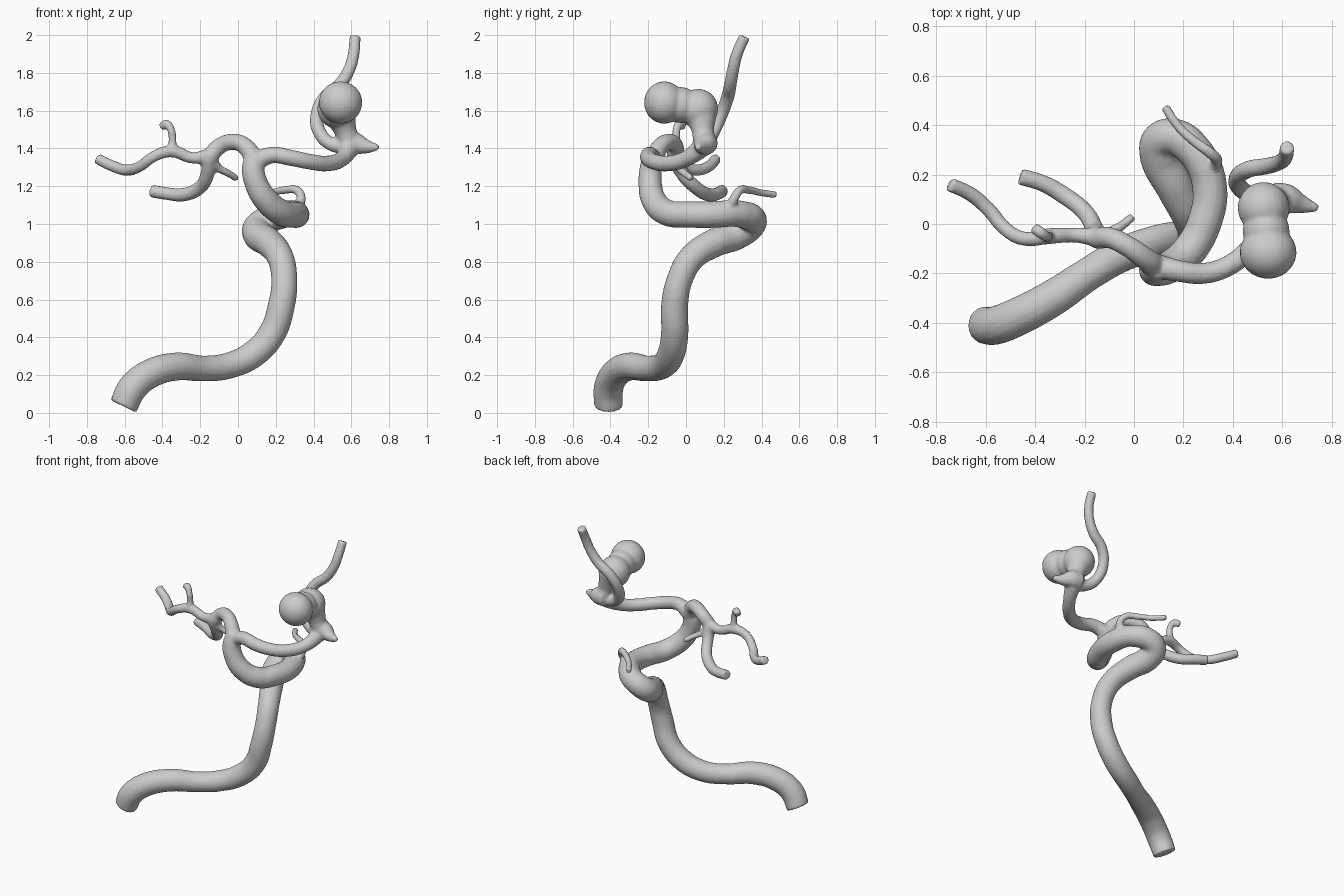
import bpy

parts = []


def vessel(name, *pts):
    """Round tube through (x, y, z, radius) points with flat ends."""
    cu = bpy.data.curves.new(name, 'CURVE')
    cu.dimensions = '3D'
    cu.bevel_depth = 1.0
    cu.bevel_resolution = 6
    cu.resolution_u = 8
    cu.use_fill_caps = True
    sp = cu.splines.new('BEZIER')
    sp.bezier_points.add(len(pts) - 1)
    for bp, (x, y, z, r) in zip(sp.bezier_points, pts):
        bp.co = (x, y, z)
        bp.radius = r
        bp.handle_left_type = bp.handle_right_type = 'AUTO'
    ob = bpy.data.objects.new(name, cu)
    bpy.context.collection.objects.link(ob)
    parts.append(ob)


def bulb(name, loc, scale):
    bpy.ops.mesh.primitive_uv_sphere_add(segments=32, ring_count=16, radius=1, location=loc)
    ob = bpy.context.object
    ob.name = name
    ob.scale = scale
    bpy.ops.object.transform_apply(location=True, scale=True)
    parts.append(ob)


# Main artery: lower run, riser, hairpin
vessel("main_artery_lower",
       (-0.607, -0.41, 0.035, .076), (-0.56, -0.41, 0.13, .079), (-0.47, -0.375, 0.205, .078),
       (-0.33, -0.30, 0.245, .075), (-0.18, -0.20, 0.235, .068), (-0.05, -0.125, 0.25, .07),
       (0.08, -0.08, 0.31, .073), (0.18, -0.06, 0.42, .073), (0.23, -0.06, 0.57, .072),
       (0.245, -0.035, 0.70, .069), (0.225, 0.03, 0.82, .071), (0.165, 0.15, 0.90, .077),
       (0.105, 0.27, 0.945, .081), (0.11, 0.34, 0.99, .077), (0.19, 0.345, 1.035, .073),
       (0.265, 0.27, 1.055, .071))
# Upper loop up to the fork
vessel("main_artery_upper",
       (0.19, 0.345, 1.035, .073), (0.265, 0.27, 1.055, .071), (0.307, 0.14, 1.05, .071),
       (0.29, 0.02, 1.05, .07), (0.23, -0.10, 1.06, .07), (0.15, -0.17, 1.125, .067),
       (0.095, -0.19, 1.22, .062), (0.08, -0.185, 1.30, .06), (0.10, -0.17, 1.37, .05))
# Left trunk
vessel("left_trunk",
       (0.09, -0.175, 1.33, .052), (0.045, -0.14, 1.405, .046), (-0.025, -0.09, 1.435, .043),
       (-0.10, -0.055, 1.41, .043), (-0.15, -0.055, 1.355, .045), (-0.17, -0.04, 1.33, .03))
vessel("left_upper_branch",
       (-0.14, -0.055, 1.365, .04), (-0.24, -0.045, 1.35, .03), (-0.35, -0.05, 1.385, .033),
       (-0.44, -0.06, 1.36, .029), (-0.52, -0.02, 1.305, .029), (-0.59, 0.06, 1.285, .03),
       (-0.66, 0.12, 1.305, .03), (-0.745, 0.16, 1.345, .029))
vessel("left_upper_twig",
       (-0.35, -0.05, 1.38, .03), (-0.347, -0.05, 1.44, .021), (-0.355, -0.05, 1.50, .021),
       (-0.378, -0.035, 1.528, .024), (-0.405, -0.015, 1.515, .023))
vessel("left_lower_branch",
       (-0.15, -0.055, 1.35, .045), (-0.16, -0.02, 1.27, .037), (-0.20, 0.05, 1.195, .036),
       (-0.29, 0.12, 1.155, .036), (-0.37, 0.165, 1.16, .034), (-0.46, 0.192, 1.175, .034))
vessel("left_inner_twig",
       (-0.14, -0.06, 1.345, .03), (-0.10, -0.035, 1.295, .021), (-0.055, -0.01, 1.27, .02),
       (-0.005, 0.03, 1.24, .018))
# Small twig on the hairpin
vessel("rear_twig",
       (0.305, 0.23, 1.08, .035), (0.335, 0.255, 1.135, .024), (0.312, 0.285, 1.178, .023),
       (0.25, 0.33, 1.18, .021), (0.175, 0.40, 1.165, .019), (0.125, 0.475, 1.155, .019))
# Right trunk to the aneurysm
vessel("right_trunk",
       (0.09, -0.17, 1.33, .05), (0.18, -0.19, 1.365, .044), (0.28, -0.20, 1.35, .043),
       (0.38, -0.17, 1.33, .042), (0.47, -0.10, 1.32, .042), (0.55, 0.0, 1.345, .042),
       (0.59, 0.08, 1.40, .052))
vessel("right_cone",
       (0.56, 0.105, 1.43, .065), (0.62, 0.10, 1.425, .062), (0.68, 0.08, 1.41, .038),
       (0.745, 0.063, 1.405, .015))
vessel("upper_right_branch",
       (0.58, 0.09, 1.41, .045), (0.49, 0.11, 1.425, .036), (0.43, 0.145, 1.49, .036),
       (0.418, 0.185, 1.575, .035), (0.46, 0.22, 1.67, .035), (0.54, 0.235, 1.74, .034),
       (0.59, 0.25, 1.82, .032), (0.612, 0.27, 1.90, .031), (0.62, 0.31, 1.992, .030))
# Aneurysm: neck and two lobes
vessel("aneurysm_neck",
       (0.59, 0.10, 1.42, .06), (0.57, 0.09, 1.49, .058), (0.54, 0.08, 1.58, .085))
bulb("aneurysm_rear_lobe", (0.525, 0.065, 1.61), (.105, .105, .105))
bulb("aneurysm_middle", (0.535, -0.03, 1.63), (.095, .10, .095))
bulb("aneurysm_front_lobe", (0.543, -0.115, 1.643), (.115, .107, .112))

# Fuse all parts into one smooth vessel wall
bpy.ops.object.select_all(action='DESELECT')
for ob in parts:
    ob.select_set(True)
bpy.context.view_layer.objects.active = parts[0]
bpy.ops.object.convert(target='MESH')
bpy.ops.object.join()
tree = bpy.context.object
tree.name = "artery_tree"
fuse = tree.modifiers.new("fuse", 'REMESH')
fuse.mode = 'VOXEL'
fuse.voxel_size = 0.009
fuse.use_smooth_shade = True
relax = tree.modifiers.new("relax", 'SMOOTH')
relax.factor = 0.5
relax.iterations = 4
